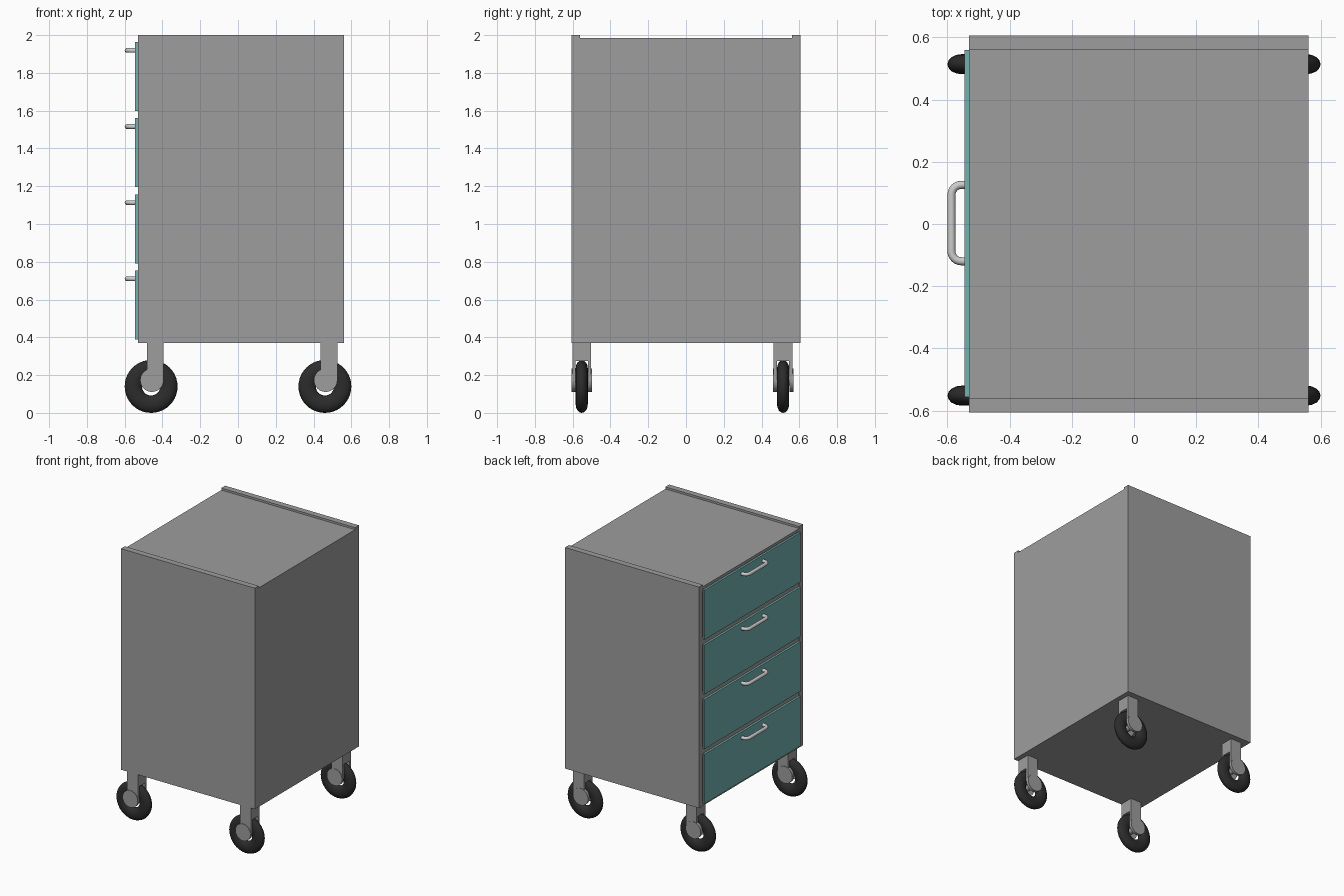
import bpy, bmesh, math
from mathutils import Matrix, Vector

if "Cube" in bpy.data.objects:
    bpy.data.objects.remove(bpy.data.objects["Cube"])


def material(name, color):
    m = bpy.data.materials.new(name)
    m.diffuse_color = (*color, 1)
    m.use_nodes = True
    m.node_tree.nodes["Principled BSDF"].inputs["Base Color"].default_value = m.diffuse_color
    return m


TEAL = material("teal_paint", (0.17, 0.45, 0.43))
RUBBER = material("black_rubber", (0.025, 0.025, 0.025))
STEEL = material("dark_grey_steel", (0.34, 0.34, 0.34))


def finish(name, bm, mat=STEEL):
    me = bpy.data.meshes.new(name)
    bmesh.ops.recalc_face_normals(bm, faces=bm.faces)
    bm.to_mesh(me)
    bm.free()
    ob = bpy.data.objects.new(name, me)
    bpy.context.collection.objects.link(ob)
    me.materials.append(mat)
    return ob


def add_box(bm, x, y, z):
    size = Vector((x[1] - x[0], y[1] - y[0], z[1] - z[0]))
    mid = Vector((sum(x), sum(y), sum(z))) / 2
    bmesh.ops.create_cube(bm, size=1, matrix=Matrix.Translation(mid) @ Matrix.Diagonal((*size, 1)))


def box(name, x, y, z, mat=STEEL):
    bm = bmesh.new()
    add_box(bm, x, y, z)
    return finish(name, bm, mat)


def smooth(ob):
    bpy.ops.object.select_all(action='DESELECT')
    ob.select_set(True)
    bpy.context.view_layer.objects.active = ob
    bpy.ops.object.shade_smooth_by_angle(angle=math.radians(35))


# Cabinet shell
FRONT, BACK, INNER, OUTER = -0.53, 0.562, 0.562, 0.607
LOW, HIGH = 0.37, 2.0
box("side_panel_near", (FRONT, BACK), (-OUTER, -INNER), (LOW, HIGH))
box("side_panel_far", (FRONT, BACK), (INNER, OUTER), (LOW, HIGH))
box("top_panel", (FRONT, BACK), (-INNER, INNER), (1.965, 1.985))
box("bottom_panel", (FRONT, BACK), (-INNER, INNER), (LOW, 0.388))
box("back_panel", (0.54, BACK), (-INNER, INNER), (0.388, 1.965))

# Drawers with fronts, open trays, rails and handles
for i in range(4):
    z = 0.389 + 0.403 * i
    box(f"drawer_front_{i + 1}", (-0.545, FRONT), (-0.557, 0.56), (z, z + 0.365), TEAL)

    bm = bmesh.new()
    lo, hi = z + 0.01, z + 0.345
    add_box(bm, (FRONT, 0.538), (-0.55, 0.55), (lo, lo + 0.015))
    add_box(bm, (FRONT, 0.538), (-0.55, -0.535), (lo + 0.015, hi))
    add_box(bm, (FRONT, 0.538), (0.535, 0.55), (lo + 0.015, hi))
    add_box(bm, (0.523, 0.538), (-0.535, 0.535), (lo + 0.015, hi))
    finish(f"drawer_tray_{i + 1}", bm)

    if i < 3:
        box(f"drawer_rail_{i + 1}", (-0.525, -0.49), (-INNER, INNER), (z + 0.36, z + 0.41))

    # Bent tube handle
    pts = [(-0.54, -0.12)]
    for cy, start in ((-0.088, 270), (0.094, 180)):
        for k in range(7):
            a = math.radians(start - 15 * k)
            pts.append((-0.555 + 0.032 * math.cos(a), cy + 0.032 * math.sin(a)))
    pts.append((-0.54, 0.126))
    cu = bpy.data.curves.new(f"drawer_handle_{i + 1}", 'CURVE')
    cu.dimensions = '3D'
    cu.bevel_depth = 0.013
    cu.bevel_resolution = 3
    sp = cu.splines.new('POLY')
    sp.points.add(len(pts) - 1)
    for p, (x, y) in zip(sp.points, pts):
        p.co = (x, y, z + 0.321, 1)
    sp.use_smooth = True
    bpy.context.collection.objects.link(bpy.data.objects.new(f"drawer_handle_{i + 1}", cu))


def caster(name, cx, cy):
    # Fork block, two arms with round ends, axle
    bm = bmesh.new()
    x = (cx - 0.022, cx + 0.066)
    add_box(bm, x, (cy - 0.05, cy + 0.05), (0.275, LOW))
    for s in (-1, 1):
        arm = sorted((cy + s * 0.032, cy + s * 0.05))
        add_box(bm, x, arm, (0.173, 0.275))
    turn = Matrix.Rotation(math.pi / 2, 4, 'X')
    for y, r, depth, zc in ((-0.0435, 0.062, 0.021, 0.173), (0.0435, 0.062, 0.021, 0.173),
                            (0, 0.02, 0.08, 0.165)):
        bmesh.ops.create_cone(bm, cap_ends=True, segments=32, radius1=r, radius2=r, depth=depth,
                              matrix=Matrix.Translation((cx + 0.004, cy + y, zc)) @ turn)
    smooth(finish(f"{name}_fork", bm))

    # Tyre
    bpy.ops.mesh.primitive_torus_add(major_segments=40, minor_segments=16, major_radius=0.094,
                                     minor_radius=0.046, location=(cx, cy, 0.14),
                                     rotation=(math.pi / 2, 0, 0))
    tyre = bpy.context.object
    tyre.name = f"{name}_tyre"
    tyre.scale.z = 0.7
    tyre.data.materials.append(RUBBER)
    smooth(tyre)


# Casters
for xn, cx in (("drawer_side", -0.46), ("back_side", 0.46)):
    for yn, cy in (("near", -0.552), ("far", 0.514)):
        caster(f"caster_{xn}_{yn}", cx, cy)
